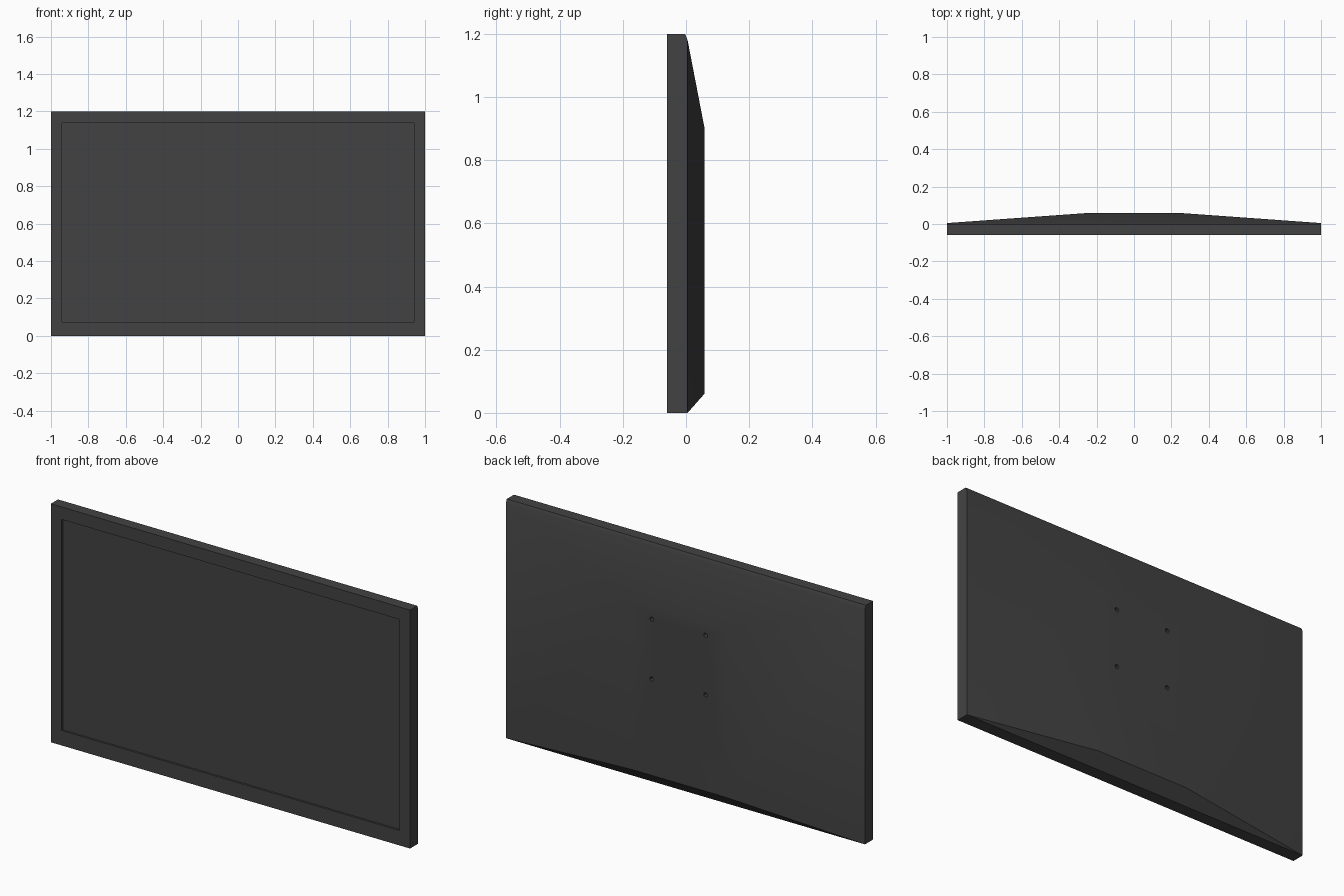
import bpy, bmesh, math
from mathutils import Matrix

if "Cube" in bpy.data.objects:
    bpy.data.objects.remove(bpy.data.objects["Cube"])


def material(name, value):
    m = bpy.data.materials.new(name)
    m.diffuse_color = (value, value, value, 1)
    m.use_nodes = True
    m.node_tree.nodes["Principled BSDF"].inputs["Base Color"].default_value = m.diffuse_color
    return m


charcoal = material("charcoal plastic", 0.055)


def ring(bm, x, z0, z1, y0, y1=None):
    """Rectangle facing the y axis; y0 at its bottom edge, y1 at its top edge."""
    y1 = y0 if y1 is None else y1
    return [bm.verts.new(c) for c in
            ((-x, y0, z0), (x, y0, z0), (x, y1, z1), (-x, y1, z1))]


def bridge(bm, a, b):
    for i in range(4):
        j = (i + 1) % 4
        bm.faces.new((a[i], a[j], b[j], b[i]))


# Television housing: recessed screen, bezel, sides and tapered back
bm = bmesh.new()
rings = [
    ring(bm, 0.94, 0.075, 1.137, -0.05),        # screen surface
    ring(bm, 0.94, 0.075, 1.137, -0.06),        # bezel inner edge
    ring(bm, 1.0, 0.0, 1.2, -0.06),             # bezel outer edge
    ring(bm, 1.0, 0.0, 1.2, 0.005, -0.003),     # end of the side walls
    ring(bm, 1.0, 0.0, 1.18, 0.005),            # start of the taper
    ring(bm, 0.26, 0.06, 0.905, 0.058),         # flat mounting panel
]
for a, b in zip(rings, rings[1:]):
    bridge(bm, a, b)
bm.faces.new(rings[0])
bm.faces.new(rings[-1])
bmesh.ops.remove_doubles(bm, verts=bm.verts, dist=0.0005)
bmesh.ops.recalc_face_normals(bm, faces=bm.faces)
me = bpy.data.meshes.new("housing")
bm.to_mesh(me)
bm.free()
housing = bpy.data.objects.new("housing", me)
bpy.context.collection.objects.link(housing)
me.materials.append(charcoal)

# Four mounting holes cut into the back panel
bm = bmesh.new()
for x in (-0.15, 0.15):
    for z in (0.545, 0.845):
        bmesh.ops.create_cone(
            bm, cap_ends=True, segments=12, radius1=0.011, radius2=0.011, depth=0.06,
            matrix=Matrix.Translation((x, 0.06, z)) @ Matrix.Rotation(math.pi / 2, 4, 'X'))
me = bpy.data.meshes.new("hole_cutter")
bm.to_mesh(me)
bm.free()
me.materials.append(charcoal)
cutter = bpy.data.objects.new("hole_cutter", me)
bpy.context.collection.objects.link(cutter)
cutter.hide_render = True
cutter.hide_set(True)

bpy.context.view_layer.objects.active = housing
housing.select_set(True)
cut = housing.modifiers.new("mounting_holes", 'BOOLEAN')
cut.operation = 'DIFFERENCE'
cut.solver = 'EXACT'
cut.object = cutter
bpy.ops.object.modifier_apply(modifier=cut.name)
bpy.data.objects.remove(cutter)
bpy.ops.object.shade_smooth_by_angle(angle=math.radians(30))
